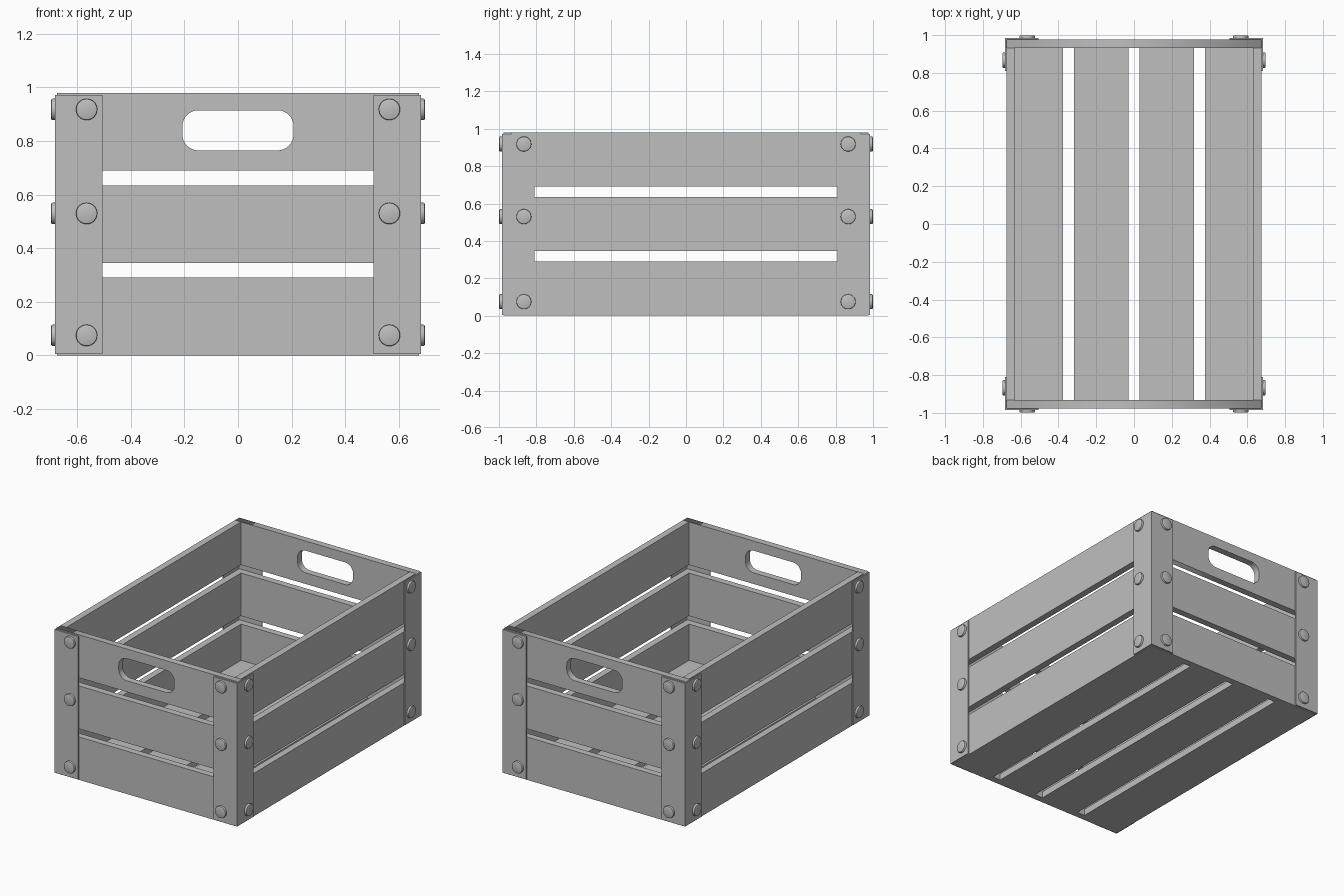
import bpy, bmesh, math
from mathutils import Matrix, Vector

cube = bpy.data.objects.get("Cube")
if cube:
    bpy.data.objects.remove(cube, do_unlink=True)

GREY = (0.52, 0.52, 0.52, 1)
mat = bpy.data.materials.new("plain grey")
mat.use_nodes = True
mat.diffuse_color = GREY
mat.node_tree.nodes["Principled BSDF"].inputs["Base Color"].default_value = GREY

X, Y, H = 0.675, 0.977, 0.98     # outer faces of the boards
T = 0.045                        # board thickness
PLATE = 0.008                    # bracket thickness
ROWS = [(0, 0.29), (0.345, 0.635), (0.69, H)]


def finish(name, bm):
    bmesh.ops.recalc_face_normals(bm, faces=bm.faces)
    mesh = bpy.data.meshes.new(name)
    bm.to_mesh(mesh)
    bm.free()
    mesh.materials.append(mat)
    obj = bpy.data.objects.new(name, mesh)
    bpy.context.collection.objects.link(obj)
    return obj


def box(name, lo, hi):
    bm = bmesh.new()
    lo, hi = Vector(lo), Vector(hi)
    size = Matrix.Diagonal((*(hi - lo), 1))
    bmesh.ops.create_cube(bm, size=1, matrix=Matrix.Translation((lo + hi) / 2) @ size)
    return finish(name, bm)


def prism(name, points, z0, z1):
    bm = bmesh.new()
    face = bm.faces.new([bm.verts.new((x, y, z0)) for x, y in points])
    out = bmesh.ops.extrude_face_region(bm, geom=[face])
    verts = [v for v in out["geom"] if isinstance(v, bmesh.types.BMVert)]
    bmesh.ops.translate(bm, verts=verts, vec=(0, 0, z1 - z0))
    return finish(name, bm)


def rounded_rect(cx, cz, w, h, r, steps=8):
    pts = []
    for i, (sx, sz) in enumerate([(1, 1), (-1, 1), (-1, -1), (1, -1)]):
        for k in range(steps + 1):
            a = (i + k / steps) * math.pi / 2
            pts.append((cx + sx * (w / 2 - r) + r * math.cos(a),
                        cz + sz * (h / 2 - r) + r * math.sin(a)))
    return pts


def handle_board(name, y):
    # Outline with a rounded grip hole, filled and extruded to thickness
    curve = bpy.data.curves.new(name, "CURVE")
    curve.dimensions, curve.fill_mode, curve.extrude = "2D", "BOTH", T / 2
    z0, z1 = ROWS[-1]
    outline = [(-X, z0), (X, z0), (X, z1), (-X, z1)]
    for pts in (outline, rounded_rect(0, 0.84, 0.415, 0.15, 0.06)):
        spline = curve.splines.new("POLY")
        spline.points.add(len(pts) - 1)
        for p, (x, z) in zip(spline.points, pts):
            p.co = (x, z, 0, 1)
        spline.use_cyclic_u = True
    temp = bpy.data.objects.new(name, curve)
    bpy.context.collection.objects.link(temp)
    bpy.context.view_layer.update()
    bm = bmesh.new()
    bm.from_mesh(temp.evaluated_get(bpy.context.evaluated_depsgraph_get()).to_mesh())
    bpy.data.objects.remove(temp, do_unlink=True)
    bmesh.ops.remove_doubles(bm, verts=bm.verts, dist=0.0001)
    bm.transform(Matrix.Translation((0, y, 0)) @ Matrix.Rotation(math.pi / 2, 4, "X"))
    finish(name, bm)


def bolt(name, loc, direction):
    # Low round head with a softened rim
    bm = bmesh.new()
    depth = 0.022
    bmesh.ops.create_cone(bm, cap_ends=True, segments=32, radius1=0.04, radius2=0.04,
                          depth=depth, matrix=Matrix.Translation((0, 0, depth / 2 - 0.008)))
    rim = [e for e in bm.edges if all(v.co.z > 0 for v in e.verts)]
    bmesh.ops.bevel(bm, geom=rim, offset=0.005, segments=2, affect="EDGES", profile=0.5)
    turn = Vector(direction).to_track_quat("Z", "Y").to_matrix().to_4x4()
    bm.transform(Matrix.Translation(loc) @ turn)
    obj = finish(name, bm)
    bpy.ops.object.select_all(action="DESELECT")
    obj.select_set(True)
    bpy.context.view_layer.objects.active = obj
    bpy.ops.object.shade_smooth_by_angle(angle=math.radians(35))


# Wall boards
for row, (z0, z1) in enumerate(ROWS):
    for side, s in (("front", -1), ("back", 1)):
        if row == 2:
            handle_board(side + "_handle_board", s * (Y - T / 2))
        else:
            ys = sorted((s * Y, s * (Y - T)))
            box(f"{side}_board_{row}", (-X, ys[0], z0), (X, ys[1], z1))
    for side, s in (("right", -1), ("left", 1)):
        xs = sorted((s * X, s * (X - T)))
        box(f"{side}_board_{row}", (xs[0], T - Y, z0), (xs[1], Y - T, z1))

# Floor boards
for i, (x0, x1) in enumerate([(T - X, -0.375), (-0.318, -0.03), (0.03, 0.318), (0.375, X - T)]):
    box(f"floor_board_{i}", (x0, T - Y, 0), (x1, Y - T, T))

# Angle brackets and bolts on each corner
for ex, sx in (("right", -1), ("left", 1)):
    for ey, sy in (("front", -1), ("back", 1)):
        corner = f"{ey}_{ex}"
        ox, oy = X + PLATE, Y + PLATE
        profile = [(0.505, oy), (ox, oy), (ox, 0.81), (X, 0.81), (X, Y), (0.505, Y)]
        prism(corner + "_bracket", [(sx * x, sy * y) for x, y in profile], 0.005, 0.972)
        for i, z in enumerate((0.075, 0.53, 0.918)):
            bolt(f"{corner}_end_bolt_{i}", (sx * 0.565, sy * oy, z), (0, sy, 0))
            bolt(f"{corner}_side_bolt_{i}", (sx * ox, sy * 0.867, z), (sx, 0, 0))
